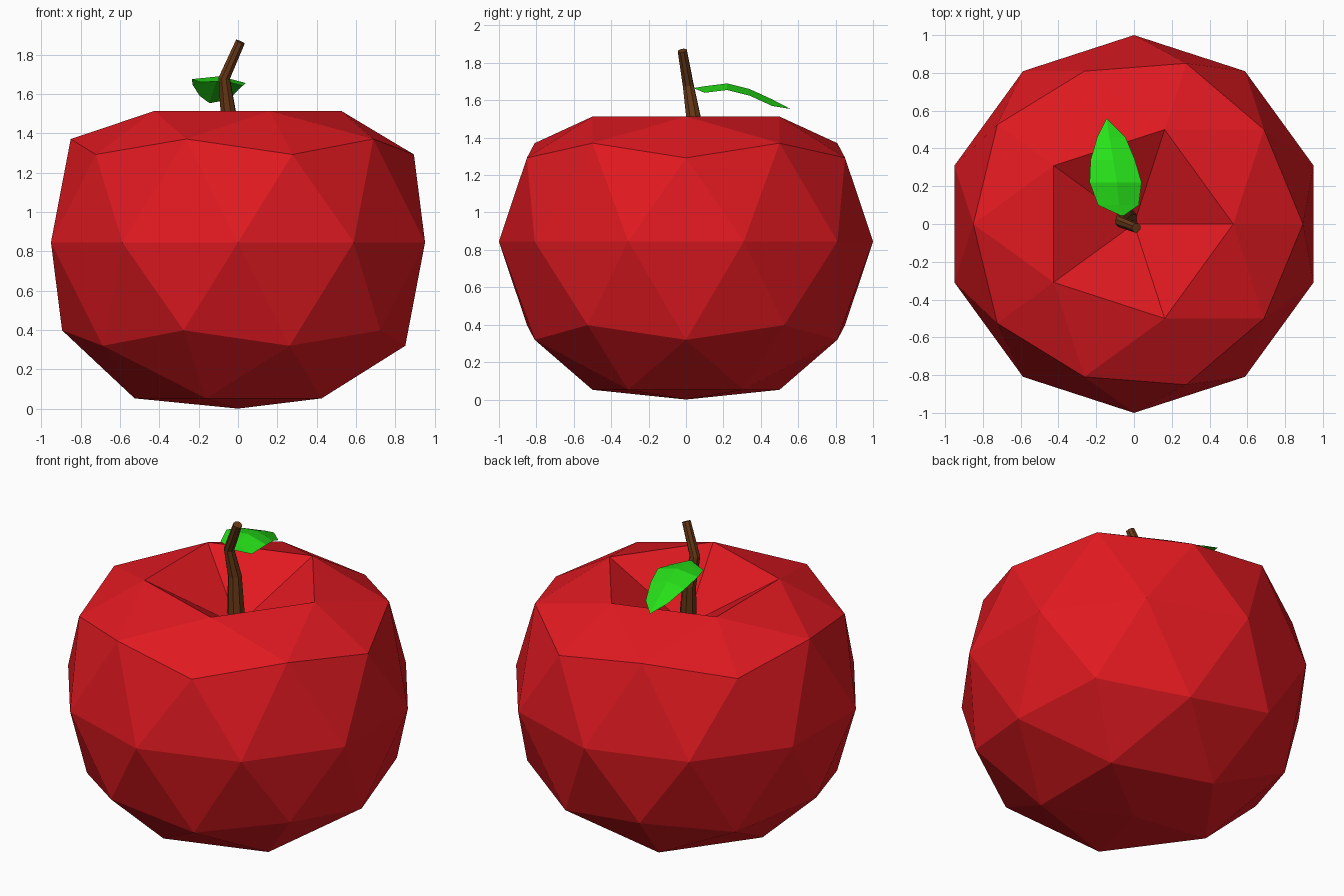
import bpy

if "Cube" in bpy.data.objects:
    bpy.data.objects.remove(bpy.data.objects["Cube"])


def paint(obj, name, rgb):
    mat = bpy.data.materials.new(name)
    mat.diffuse_color = (*rgb, 1)
    mat.use_nodes = True
    mat.node_tree.nodes["Principled BSDF"].inputs["Base Color"].default_value = mat.diffuse_color
    obj.data.materials.append(mat)


# Apple body: low-poly sphere with a dimpled top and flattened bottom
bpy.ops.mesh.primitive_ico_sphere_add(subdivisions=2, radius=1)
body = bpy.context.object
body.name = "apple_body"
for v in body.data.vertices:
    z = v.co.z
    if z > 0.95:
        z = 0.385
    elif z > 0.7:
        z = 0.668
    elif z < -0.95:
        z = -0.845
    elif z < -0.7:
        z = -0.793
    v.co.z = z + 0.845
paint(body, "red_skin", (0.75, 0.01, 0.015))

# Stem: bent, tapered eight-sided tube
path = [(-0.03, 0.03, 1.18, 0.055), (-0.05, 0.04, 1.51, 0.041),
        (-0.07, 0.012, 1.68, 0.031), (0.012, -0.02, 1.865, 0.026)]
curve = bpy.data.curves.new("stem", "CURVE")
curve.dimensions = "3D"
curve.bevel_depth = 1.0
curve.bevel_resolution = 2
curve.use_fill_caps = True
spline = curve.splines.new("POLY")
spline.points.add(len(path) - 1)
for p, (x, y, z, r) in zip(spline.points, path):
    p.co = (x, y, z, 1)
    p.radius = r
stem = bpy.data.objects.new("stem", curve)
bpy.context.collection.objects.link(stem)
bpy.ops.object.select_all(action="DESELECT")
stem.select_set(True)
bpy.context.view_layer.objects.active = stem
bpy.ops.object.convert(target="MESH")
stem = bpy.context.object
stem.data.shade_flat()
paint(stem, "brown_bark", (0.14, 0.04, 0.008))

# Leaf: arched sheet, rows of y, ridge height, left / middle / right x
rows = [(0.10, 1.675, -0.19, -0.08, 0.025), (0.22, 1.69, -0.235, -0.09, 0.04),
        (0.34, 1.66, -0.23, -0.11, 0.005), (0.46, 1.605, -0.195, -0.13, -0.045)]
verts = [(-0.06, 0.04, 1.665)]
for y, z, left, mid, right in rows:
    verts += [(left, y, z - 0.015), (mid, y, z), (right, y, z - 0.035)]
tip = len(verts)
verts.append((-0.145, 0.56, 1.553))
faces = [(0, 2, 1), (0, 3, 2)]
for i in range(1, tip - 3, 3):
    for k in (i, i + 1):
        faces.append((k, k + 1, k + 4, k + 3))
faces += [(tip - 3, tip - 2, tip), (tip - 2, tip - 1, tip)]
mesh = bpy.data.meshes.new("leaf")
mesh.from_pydata(verts, [], faces)
leaf = bpy.data.objects.new("leaf", mesh)
bpy.context.collection.objects.link(leaf)
# Wind every face upward
for poly in mesh.polygons:
    if poly.normal.z < 0:
        poly.flip()
mesh.update()
paint(leaf, "green_leaf", (0.02, 0.75, 0.01))
